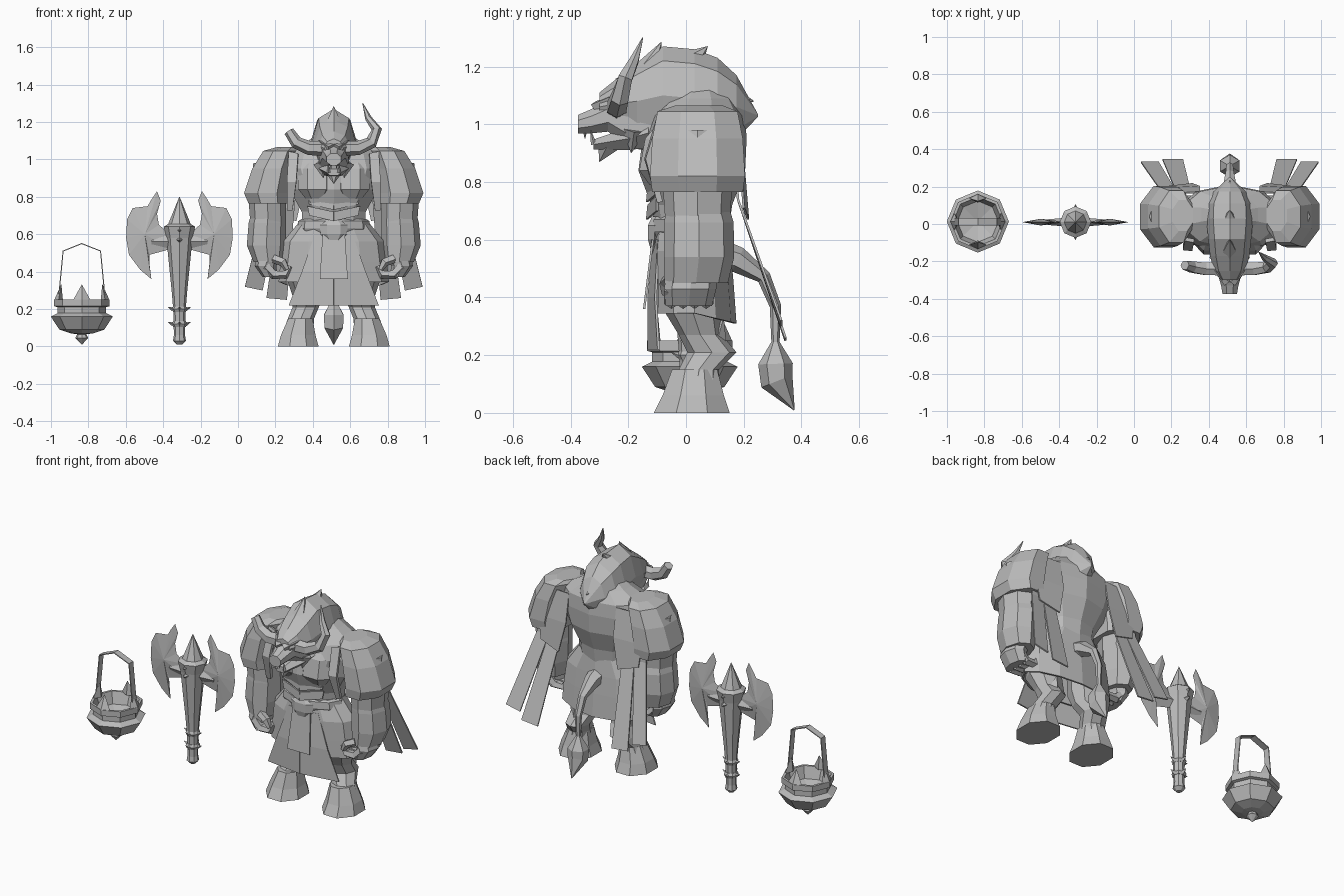
import bpy, bmesh, math
from mathutils import Vector

cube = bpy.data.objects.get("Cube")
if cube:
    bpy.data.objects.remove(cube, do_unlink=True)

grey = bpy.data.materials.new("stone_grey")
grey.use_nodes = True
grey.diffuse_color = (.5, .5, .5, 1)
grey.node_tree.nodes["Principled BSDF"].inputs["Base Color"].default_value = (.5, .5, .5, 1)

X, Y, Z = Vector((1, 0, 0)), Vector((0, 1, 0)), Vector((0, 0, 1))
FLAT, UPRIGHT = (X, Y), (X, Z)
BEAST, AXE, BRAZIER = (.512, 0, 0), (-.313, .01, 0), (-.835, .013, 0)


def finish(name, bm, origin, mirror=False, thickness=0):
    """Turn a bmesh into a flat-shaded object, optionally thickened and mirrored."""
    bmesh.ops.remove_doubles(bm, verts=bm.verts, dist=.0005)
    bmesh.ops.recalc_face_normals(bm, faces=bm.faces)
    mesh = bpy.data.meshes.new(name)
    bm.to_mesh(mesh)
    bm.free()
    mesh.materials.append(grey)
    obj = bpy.data.objects.new(name, mesh)
    bpy.context.collection.objects.link(obj)
    obj.location = origin
    if thickness:
        solid = obj.modifiers.new("thickness", "SOLIDIFY")
        solid.thickness, solid.offset = thickness, 0
    if mirror:
        obj.modifiers.new("mirror", "MIRROR")
    return obj


def loft(name, rings, plane=None, across=Y, sides=8, twist=0, origin=BEAST,
         mirror=False, caps=True, thickness=0):
    """Skin rings (x, y, z, radius, second radius); without a plane they follow the path."""
    bm = bmesh.new()
    centres = [Vector(r[:3]) for r in rings]
    loops = []
    for i, ring in enumerate(rings):
        if plane:
            u, v = plane
        else:
            along = centres[min(i + 1, len(rings) - 1)] - centres[max(i - 1, 0)]
            u = along.cross(across).normalized()
            v = u.cross(along).normalized()
        angles = [math.tau * (k + twist) / sides for k in range(sides)]
        loops.append([bm.verts.new(centres[i] + u * ring[3] * math.cos(a)
                                   + v * ring[-1] * math.sin(a)) for a in angles])
    for low, high in zip(loops, loops[1:]):
        for k in range(sides):
            n = (k + 1) % sides
            bm.faces.new((low[k], low[n], high[n], high[k]))
    if caps:
        bm.faces.new(loops[0])
        bm.faces.new(loops[-1])
    return finish(name, bm, origin, mirror, thickness)


def turned(name, profile, **options):
    """Solid of revolution from (height, radius) pairs."""
    return loft(name, [(0, 0, z, r) for z, r in profile], FLAT, **options)


def band(name, edge_a, edge_b, origin=BEAST, mirror=False, thickness=.008):
    """Strip of cloth or metal between two edges."""
    bm = bmesh.new()
    rows = [[bm.verts.new(p) for p in pair] for pair in zip(edge_a, edge_b)]
    for (a, b), (c, d) in zip(rows, rows[1:]):
        bm.faces.new((a, b, d, c))
    return finish(name, bm, origin, mirror, thickness)


def spike(name, base, tip, radius, origin=BEAST, mirror=False, across=Y, sides=4):
    return loft(name, [(*base, radius), (*tip, .001)], across=across, sides=sides,
                origin=origin, mirror=mirror)


# --- Beast: body ---
loft("torso", [(0, .02, .58, .17, .12), (0, .02, .72, .18, .14), (0, .02, .84, .25, .185),
               (0, .03, .95, .3, .18), (0, .04, 1.03, .27, .165), (0, .05, 1.09, .16, .12),
               (0, .05, 1.14, .08, .08)], FLAT, sides=10, twist=.5)
loft("chest_muscle", [(.09, -.1, .79, .06, .03), (.09, -.11, .84, .1, .06),
                      (.09, -.09, .95, .1, .06), (.08, -.05, 1.03, .07, .03)],
     FLAT, sides=6, mirror=True)
for i in range(2):
    z = .7 + i * .06
    band("belly_fold", [(0, -.135, z - .03), (.13, -.1, z)],
         [(0, -.13, z + .02), (.14, -.1, z + .05)], mirror=True)

# --- Beast: mane over the head and back ---
loft("mane", [(0, -.3, 1.06, .05), (0, -.25, 1.07, .085, .08), (0, -.17, 1.08, .105, .13),
              (0, -.08, 1.1, .115, .17), (0, .03, 1.09, .125, .17), (0, .11, 1.07, .12, .16),
              (0, .175, 1.06, .085, .11), (0, .25, 1.03, .004)], UPRIGHT)
for base, tip in (((0, -.02, 1.18), (0, .075, 1.27)), ((0, -.17, 1.12), (0, -.085, 1.285)),
                  ((0, .1, 1.1), (0, .235, 1.08))):
    spike("mane_tuft", base, tip, .075, across=X, sides=6)

# --- Beast: head ---
loft("head", [(0, -.1, 1, .09, .1), (0, -.2, 1, .085, .09), (0, -.27, 1.03, .068, .06),
              (0, -.33, 1.01, .05, .045), (0, -.375, 1, .042, .035)], UPRIGHT, twist=.5)
loft("jaw", [(0, -.13, .97, .1, .06), (0, -.2, .95, .08, .045),
             (0, -.32, .93, .04, .02)], UPRIGHT, sides=6)
spike("beard", (0, -.27, .93), (0, -.3, .87), .045, sides=6)
spike("cheek_beard", (.07, -.18, .98), (.055, -.19, .9), .04, mirror=True)
spike("tusk", (.028, -.32, .93), (.03, -.33, .98), .01, mirror=True)
spike("fang", (.015, -.35, .98), (.015, -.35, .95), .008, mirror=True)
spike("brow", (.015, -.31, 1.06), (.08, -.25, 1.1), .025, mirror=True)
horn_root = [(.05, -.24, 1.06, .04), (.13, -.24, 1.06, .038), (.2, -.23, 1.09, .034)]
loft("left_horn", horn_root + [(.23, -.21, 1.16, .028), (.185, -.18, 1.22, .018),
                               (.155, -.15, 1.3, .002)], sides=6)
loft("right_broken_horn", [(-x, y, z, r) for x, y, z, r in horn_root]
     + [(-.24, -.22, 1.15, .027)], sides=6)

# --- Beast: shoulder armour, arms and hands ---
loft("shoulder_armour", [(.345, .04, .765, .12, .17), (.355, .04, .82, .135, .178),
                         (.325, .04, .95, .12, .17), (.285, .04, 1.045, .1, .15),
                         (.25, .045, 1.065, .06, .09)], FLAT, mirror=True, twist=.5)
band("shoulder_strap", [(.19, -.09, 1.03), (.2, -.135, .88), (.22, -.09, .73)],
     [(.24, -.08, 1.04), (.25, -.13, .88), (.25, -.09, .73)], mirror=True, thickness=.02)
band("back_drape", [(.16, .17, 1.02), (.16, .2, .85), (.2, .215, .67)],
     [(.33, .16, 1.02), (.35, .19, .85), (.33, .2, .71)], mirror=True)
loft("upper_arm", [(.34, .04, .98, .09, .1), (.355, .04, .78, .1, .12),
                   (.35, .04, .64, .095, .11)], FLAT, mirror=True)
loft("forearm", [(.35, .04, .71, .092, .11), (.355, .045, .66, .1, .12),
                 (.36, .045, .54, .105, .122), (.35, .035, .45, .078, .11)],
     FLAT, mirror=True)
loft("palm", [(.35, .02, .48, .065, .09), (.365, .015, .43, .058, .09),
              (.34, .01, .37, .04, .08)], FLAT, mirror=True)
for i in range(4):
    y = -.05 + i * .04
    loft("finger", [(.365, y, .43, .027), (.32, y, .385, .027), (.26, y, .385, .024),
                    (.235, y, .43, .018)], sides=5, mirror=True)
loft("thumb", [(.32, -.05, .47, .025), (.27, -.07, .45, .024), (.25, -.07, .41, .014)],
     sides=5, mirror=True)

# --- Beast: skirt, belt and cloth ---
skirt = loft("skirt", [(0, .02, .67, .175, .12), (0, .02, .56, .265, .13),
                       (0, .025, .45, .28, .135), (0, .03, .345, .29, .14)],
             FLAT, sides=12, caps=False, thickness=.01)
for v in skirt.data.vertices:
    if v.co.z < .4:
        v.co.z -= .25 * max(v.co.y - .03, 0)
turned("belt", [(.61, .18), (.63, .195), (.67, .19), (.68, .175)], sides=10).scale.y = .62
loft("buckle", [(0, -.105, .55, .03, .015), (0, -.11, .6, .07, .025),
                (0, -.11, .65, .075, .025), (0, -.105, .68, .04, .015)], FLAT, sides=6)
band("apron", [(-.06, -.115, .6), (-.075, -.145, .36)],
     [(.06, -.115, .6), (.075, -.145, .36)])
band("apron_lower", [(0, -.11, .6), (0, -.13, .4), (0, -.13, .22)],
     [(.1, -.095, .6), (.17, -.105, .4), (.24, -.095, .22)], mirror=True)
band("inner_ribbon", [(.2, .17, .9), (.21, .18, .74), (.25, .345, .25)],
     [(.28, .17, .9), (.29, .18, .74), (.36, .345, .26)], mirror=True)
band("outer_ribbon", [(.28, .17, .9), (.29, .18, .74), (.38, .33, .3)],
     [(.35, .17, .9), (.37, .18, .74), (.475, .33, .32)], mirror=True)

# --- Beast: legs, hooves and tail ---
loft("leg", [(.14, .02, .55, .1, .1), (.15, .02, .36, .1, .1), (.135, .05, .27, .085, .075),
             (.15, .09, .21, .07, .085), (.175, .045, .15, .07, .07),
             (.19, .035, .08, .08, .08)], FLAT, mirror=True)
loft("hoof", [(.19, .02, 0, .118, .142), (.19, .025, .06, .1, .115),
              (.178, .03, .15, .07, .085)], FLAT, mirror=True, twist=.5)
spike("hock_tuft", (.15, .1, .22), (.15, .13, .33), .045, mirror=True)
loft("tail", [(0, .1, .55, .06), (0, .18, .53, .045), (0, .27, .47, .025),
              (0, .31, .37, .02), (0, .31, .24, .014)], across=X, sides=6)
loft("tail_tuft", [(0, .31, .25, .012), (0, .31, .17, .06), (0, .315, .11, .058),
                   (0, .375, .01, .002)], across=X, sides=6)

# --- Battle axe ---
turned("axe_shaft", [(.01, .015), (.03, .035), (.06, .03), (.18, .032), (.3, .042),
                     (.5, .062), (.58, .07), (.64, .084), (.655, .06),
                     (.8, .001)], origin=AXE)
outline = [(.12, .83), (.1, .78), (.12, .71), (.11, .65), (.05, .6), (.05, .52),
           (.16, .49), (.16, .44), (.15, .36), (.21, .41), (.27, .49), (.285, .58),
           (.28, .68), (.25, .74), (.17, .75), (.15, .785)]
bm = bmesh.new()
edge = [bm.verts.new((x, 0, z)) for x, z in outline]
for y in (-.018, .018):
    ridge = bm.verts.new((.185, y, .6))
    for a, b in zip(edge, edge[1:] + edge[:1]):
        bm.faces.new((a, b, ridge))
finish("axe_blade", bm, AXE, mirror=True)
loft("blade_socket", [(.03, 0, .56, .04, .025), (.15, 0, .56, .03, .015)],
     sides=4, origin=AXE, mirror=True)
for z in (.12, .2):
    turned("grip_ring", [(z - .015, .034), (z, .042), (z + .015, .034)], origin=AXE)
    for k in range(4):
        d = Vector((math.cos(k * math.pi / 2), math.sin(k * math.pi / 2), 0))
        spike("grip_spike", d * .035 + Z * z, d * .06 + Z * (z + .01), .012, AXE, across=Z)
for z in (.57, .62):
    for side in (-1, 1):
        spike("axe_stud", (0, side * .06, z), (0, side * .095, z), .018, AXE, across=X)

# --- Brazier ---
turned("brazier_bowl", [(.01, .001), (.045, .035), (.065, .025), (.07, .06), (.09, .12),
                        (.16, .166), (.178, .13), (.21, .13), (.215, .148), (.25, .148),
                        (.25, .132), (.18, .11), (.15, .001)], origin=BRAZIER)
for k in range(4):
    d = Vector((math.cos(k * math.pi / 2), math.sin(k * math.pi / 2), 0))
    loft("rim_spike", [(*(d * .125 + Z * .245), .024, .048), (*(d * .11 + Z * .33), .001)],
         (d, Z.cross(d)), sides=4, origin=BRAZIER)
arch = [(-.125, .25), (-.1, .51), (0, .55), (.1, .51), (.125, .25)]
band("brazier_handle", [(x, -.02, z) for x, z in arch], [(x, .02, z) for x, z in arch],
     BRAZIER, thickness=.006)
